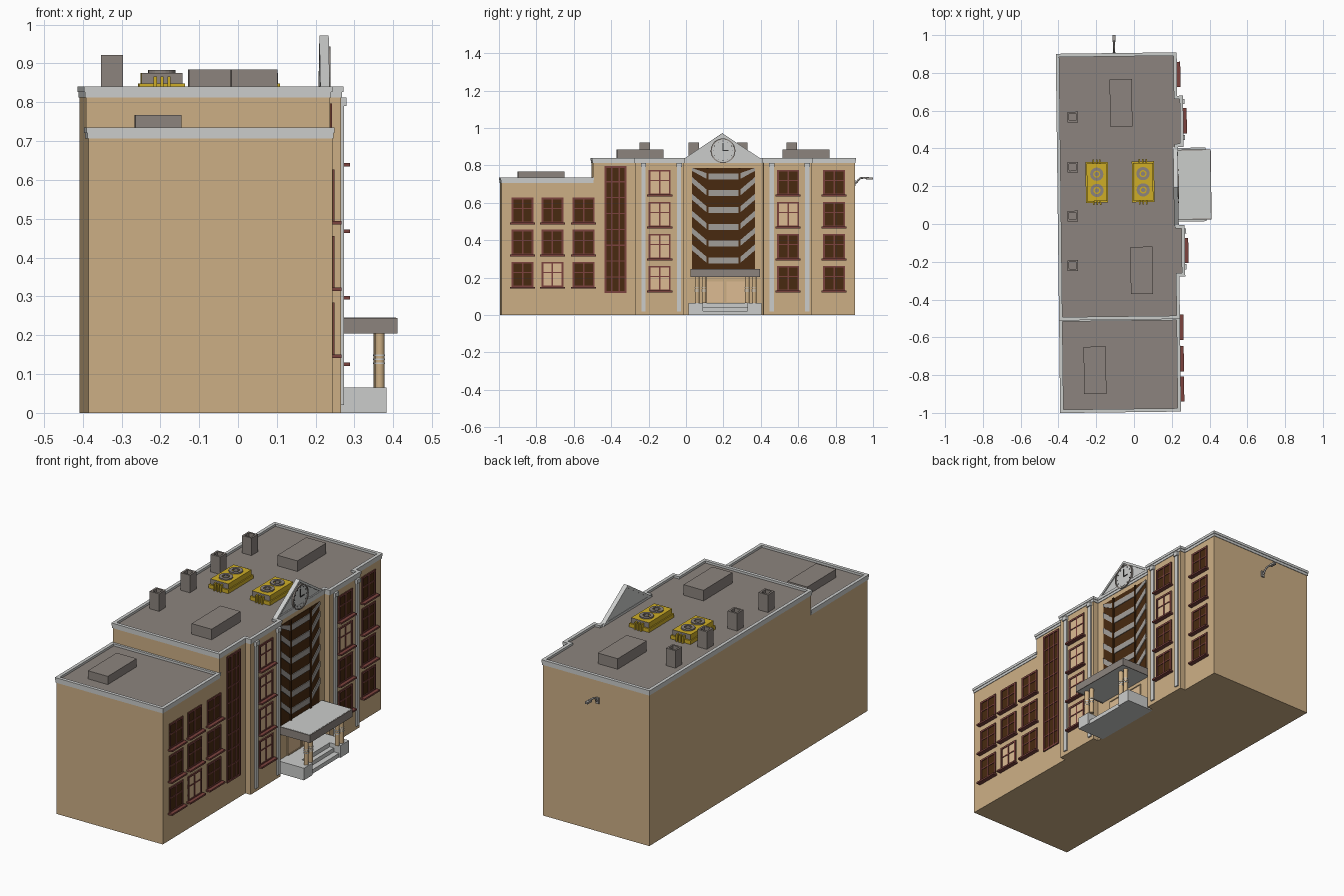
import bpy, bmesh, math
from mathutils import Vector

if "Cube" in bpy.data.objects:
    bpy.data.objects.remove(bpy.data.objects["Cube"])

TURN = 0.0122  # the whole building sits slightly turned on its plot


def material(name, r, g, b):
    m = bpy.data.materials.new(name)
    m.diffuse_color = (r, g, b, 1)
    m.use_nodes = True
    m.node_tree.nodes["Principled BSDF"].inputs["Base Color"].default_value = m.diffuse_color
    return m


WALL = material("sandstone wall", .61, .43, .235)
STONE = material("pale stone", .60, .61, .60)
ROOF = material("roof grey", .263, .231, .209)
FRAME = material("red brown frame", .20, .055, .047)
GLASS = material("dark brown glass", .065, .023, .005)
LIT = material("lit glass", .72, .50, .29)
YELLOW = material("machine yellow", .62, .42, .02)
DARK = material("dark grey", .035, .035, .035)
BAND = material("band grey", .36, .34, .32)


def prism(bm, pts, w0, w1, mi=0, axis='z'):
    """Extrude a flat outline along z, or along x with the outline in (y, z)."""
    place = (lambda u, v, w: (u, v, w)) if axis == 'z' else (lambda u, v, w: (w, u, v))
    a = [bm.verts.new(place(u, v, w0)) for u, v in pts]
    b = [bm.verts.new(place(u, v, w1)) for u, v in pts]
    n = len(pts)
    faces = [bm.faces.new(a[::-1]), bm.faces.new(b)]
    faces += [bm.faces.new((a[i], a[(i + 1) % n], b[(i + 1) % n], b[i])) for i in range(n)]
    for f in faces:
        f.material_index = mi


def offset(pts, d):
    """Grow a counter-clockwise outline by d with mitred corners."""
    out = []
    for i, p in enumerate(pts):
        p, q, r = Vector(pts[i - 1]), Vector(p), Vector(pts[(i + 1) % len(pts)])
        e, f = (q - p).normalized(), (r - q).normalized()
        n1, n2 = Vector((e.y, -e.x)), Vector((f.y, -f.x))
        out.append(tuple(q + (n1 + n2) * d / (1 + n1.dot(n2))))
    return out


def ring(bm, pts, d_in, d_out, w0, w1, mi=0, axis='z'):
    """Closed band that follows an outline."""
    o, k, n = offset(pts, d_out), offset(pts, d_in), len(pts)
    place = (lambda u, v, w: (u, v, w)) if axis == 'z' else (lambda u, v, w: (w, u, v))
    loops = [[bm.verts.new(place(u, v, w)) for u, v in c]
             for c, w in ((o, w0), (o, w1), (k, w1), (k, w0))]
    for j in range(4):
        a, b = loops[j], loops[(j + 1) % 4]
        for i in range(n):
            bm.faces.new((a[i], a[(i + 1) % n], b[(i + 1) % n], b[i])).material_index = mi


def rect(x0, x1, y0, y1):
    return [(x0, y0), (x1, y0), (x1, y1), (x0, y1)]


def box(bm, x0, x1, y0, y1, z0, z1, mi=0):
    prism(bm, rect(x0, x1, y0, y1), z0, z1, mi)


def circle(u, v, r, n=24):
    return [(u + r * math.cos(2 * math.pi * i / n), v + r * math.sin(2 * math.pi * i / n)) for i in range(n)]


def finish(bm, name, *mats, smooth=False):
    bmesh.ops.recalc_face_normals(bm, faces=bm.faces)
    me = bpy.data.meshes.new(name)
    bm.to_mesh(me)
    bm.free()
    ob = bpy.data.objects.new(name, me)
    bpy.context.collection.objects.link(ob)
    for m in mats:
        me.materials.append(m)
    ob.rotation_euler.z = TURN
    if smooth:
        bpy.context.view_layer.objects.active = ob
        ob.select_set(True)
        bpy.ops.object.shade_smooth_by_angle()
        ob.select_set(False)
    return ob


# Main block with two projecting bays, and the lower wing
X0, X1, XB = -.397, .231, .262
BAYS = ((-.275, -.015), (.41, .67))
main = [(X0, -.5), (X1, -.5)]
for a, b in BAYS:
    main += [(X1, a), (XB, a), (XB, b), (X1, b)]
main += [(X1, .9), (X0, .9)]
wing = rect(X0, X1, -.99, -.5)
for name, plan, top in (("main", main, .84), ("wing", wing, .735)):
    bm = bmesh.new()
    prism(bm, plan, 0, top - .012)
    bm.normal_update()
    for f in bm.faces:
        if f.normal.z > .9:
            f.material_index = 1
    finish(bm, name + "_block", WALL, ROOF)
    # two-step cornice that doubles as a parapet
    bm = bmesh.new()
    ring(bm, plan, -.012, .003, top - .028, top - .014)
    ring(bm, plan, -.012, .006, top - .014, top)
    finish(bm, name + "_cornice", STONE)

# Bay pilasters with capitals
bm = bmesh.new()
for a, b in BAYS:
    for y in (a + .045, b - .025):
        box(bm, XB, XB + .008, y - .011, y + .011, .02, .812)
        box(bm, XB, XB + .014, y - .014, y + .014, .79, .812)
finish(bm, "pilasters", STONE)


def window(name, x, y, z0, z1, lit=False, w=.118, cols=2, rows=(.58,), sill=True):
    bm = bmesh.new()
    h = w / 2
    box(bm, x - .002, x + .002, y - h, y + h, z0, z1, 1)
    ring(bm, rect(y - h, y + h, z0, z1), -.010, 0, x - .002, x + .006, 0, 'x')
    for i in range(1, cols):
        c = y - h + w * i / cols
        box(bm, x, x + .005, c - .004, c + .004, z0, z1)
    for t in rows:
        c = z0 + (z1 - z0) * t
        box(bm, x, x + .005, y - h, y + h, c - .003, c + .003)
    if sill:
        box(bm, x - .002, x + .024, y - h - .008, y + h + .008, z0 - .005, z0 + .004)
    finish(bm, name, FRAME, LIT if lit else GLASS)


# Windows: nine in the wing, four per bay, four in the end strip, one tall stair light
for r, z in enumerate((.147, .319, .490)):
    for c, y in enumerate((-.877, -.717, -.55)):
        window("wing_window", X1, y, z, z + .137, lit=(r == 0 and c == 1))
for r, z in enumerate((.126, .297, .468, .639)):
    window("left_bay_window", XB, -.144, z, z + .137, lit=True)
    window("right_bay_window", XB, .543, z, z + .137, lit=(r == 2))
    window("end_window", X1, .789, z, z + .137)
window("stair_window", X1, -.38, .118, .797, cols=3, rows=[i / 8 for i in range(1, 8)], sill=False)

# Central glazing with trough-shaped bands
bm = bmesh.new()
box(bm, X1 - .002, X1 + .002, .03, .365, .24, .786, 0)
ya, yb, yc, yd = .03, .112, .283, .365
for i in range(6):
    z, t = .275 + .09 * i, .032
    hi, lo = min(z + .07 + t, .786), min(z + .07, .77)
    prism(bm, [(ya, lo), (yb, z), (yc, z), (yd, lo), (yd, hi), (yc, z + t), (yb, z + t), (ya, hi)],
          X1, X1 + .006, 1, 'x')
for y in (yb, yc):
    box(bm, X1, X1 + .009, y - .005, y + .005, .24, .786, 0)
finish(bm, "central_glazing", GLASS, BAND)

# Pediment and clock
bm = bmesh.new()
tri = [(-.022, .83), (.405, .83), (.1915, .972)]
prism(bm, tri, .214, .230, 0, 'x')
ring(bm, tri, -.012, 0, .212, .236, 0, 'x')
finish(bm, "pediment", STONE)
cy, cz = .195, .878
bm = bmesh.new()
prism(bm, circle(cy, cz, .062, 32), .228, .236, 0, 'x')
ring(bm, circle(cy, cz, .066, 32), -.006, 0, .228, .240, 1, 'x')
for i in range(12):
    a = math.pi * i / 6
    u, v = cy + .052 * math.sin(a), cz + .052 * math.cos(a)
    box(bm, .235, .238, u - .002, u + .002, v - .002, v + .002, 2)
box(bm, .235, .239, cy - .002, cy + .002, cz, cz + .042, 2)
box(bm, .235, .239, cy, cy + .03, cz - .002, cz + .003, 2)
finish(bm, "clock", STONE, ROOF, DARK)

# Entrance: platform with steps, doors, columns, canopy
bm = bmesh.new()
box(bm, X1 - .01, .32, .01, .40, 0, .065)
for a, b in ((.01, .085), (.325, .40)):
    box(bm, .32, .383, a, b, 0, .065)
box(bm, .32, .345, .085, .325, 0, .043)
box(bm, .345, .375, .085, .325, 0, .022)
finish(bm, "entrance_steps", STONE)
bm = bmesh.new()
for a, b in ((.085, .202), (.208, .325)):
    box(bm, X1, X1 + .004, a, b, .065, .185, 0)
    ring(bm, rect(a, b, .065, .185), -.005, 0, X1, X1 + .007, 1, 'x')
finish(bm, "doors", LIT, WALL)
bm = bmesh.new()
for y in (.055, .092, .323, .36):
    prism(bm, circle(.366, y, .012, 16), .065, .206, 0)
    for z in (.128, .138, .148):
        prism(bm, circle(.366, y, .0135, 16), z - .002, z + .002, 1)
finish(bm, "entrance_columns", WALL, STONE, smooth=True)
bm = bmesh.new()
slab = rect(X1 - .005, .411, .02, .39)
prism(bm, offset(slab, -.004), .206, .246, 0)
ring(bm, slab, -.005, 0, .204, .245, 1)
finish(bm, "canopy", STONE, ROOF)

# Roof boxes and hollow chimneys
for x, y, z, h in ((-.061, .642, .825, .885), (.038, -.246, .825, .885), (-.216, -.772, .72, .767)):
    bm = bmesh.new()
    box(bm, x - .059, x + .059, y - .125, y + .125, z, h)
    finish(bm, "roof_box", ROOF)
for y in (.57, .304, .046, -.216):
    bm = bmesh.new()
    x = -.325 + TURN * y
    ring(bm, rect(x - .028, x + .028, y - .028, y + .028), -.01, 0, .825, .922)
    box(bm, x - .019, x + .019, y - .019, y + .019, .825, .895)
    finish(bm, "chimney", ROOF)

# Yellow cooling units with two fans and pipe stubs at each end
for x in (-.194, .051):
    y = .223
    bm = bmesh.new()
    box(bm, x - .059, x + .059, y - .108, y + .108, .825, .848, 0)
    box(bm, x - .053, x + .053, y - .100, y + .100, .848, .876, 0)
    for f in bm.faces:
        f.normal_update()
        if abs(f.normal.y) > .9 and f.calc_center_median().z > .85:
            f.material_index = 1
    for s in (-1, 1):
        c = y + s * .043
        ring(bm, circle(x, c, .035), -.016, 0, .874, .883, 1)
        prism(bm, circle(x, c, .012, 12), .874, .882, 1)
        for dx in (-.018, 0, .018):
            e = y + s * .108
            box(bm, x + dx - .004, x + dx + .004, e - .012, e + .012, .828, .866, 0)
    finish(bm, "cooling_unit", YELLOW, ROOF)

# Lamp on a bent arm on the back wall
cu = bpy.data.curves.new("lamp_arm", 'CURVE')
cu.dimensions = '3D'
cu.bevel_depth = .005
cu.bevel_resolution = 2
cu.use_fill_caps = True
path = [(.895, .705), (.913, .708), (.922, .722), (.935, .732), (.955, .734), (.98, .732)]
sp = cu.splines.new('POLY')
sp.points.add(len(path) - 1)
for p, (y, z) in zip(sp.points, path):
    p.co = (-.094, y, z, 1)
cu.materials.append(BAND)
arm = bpy.data.objects.new("lamp_arm", cu)
arm.rotation_euler.z = TURN
bpy.context.collection.objects.link(arm)
bm = bmesh.new()
box(bm, -.103, -.085, .898, .908, .69, .722)
box(bm, -.102, -.086, .965, 1.001, .724, .735)
finish(bm, "lamp_head_and_bracket", BAND)
